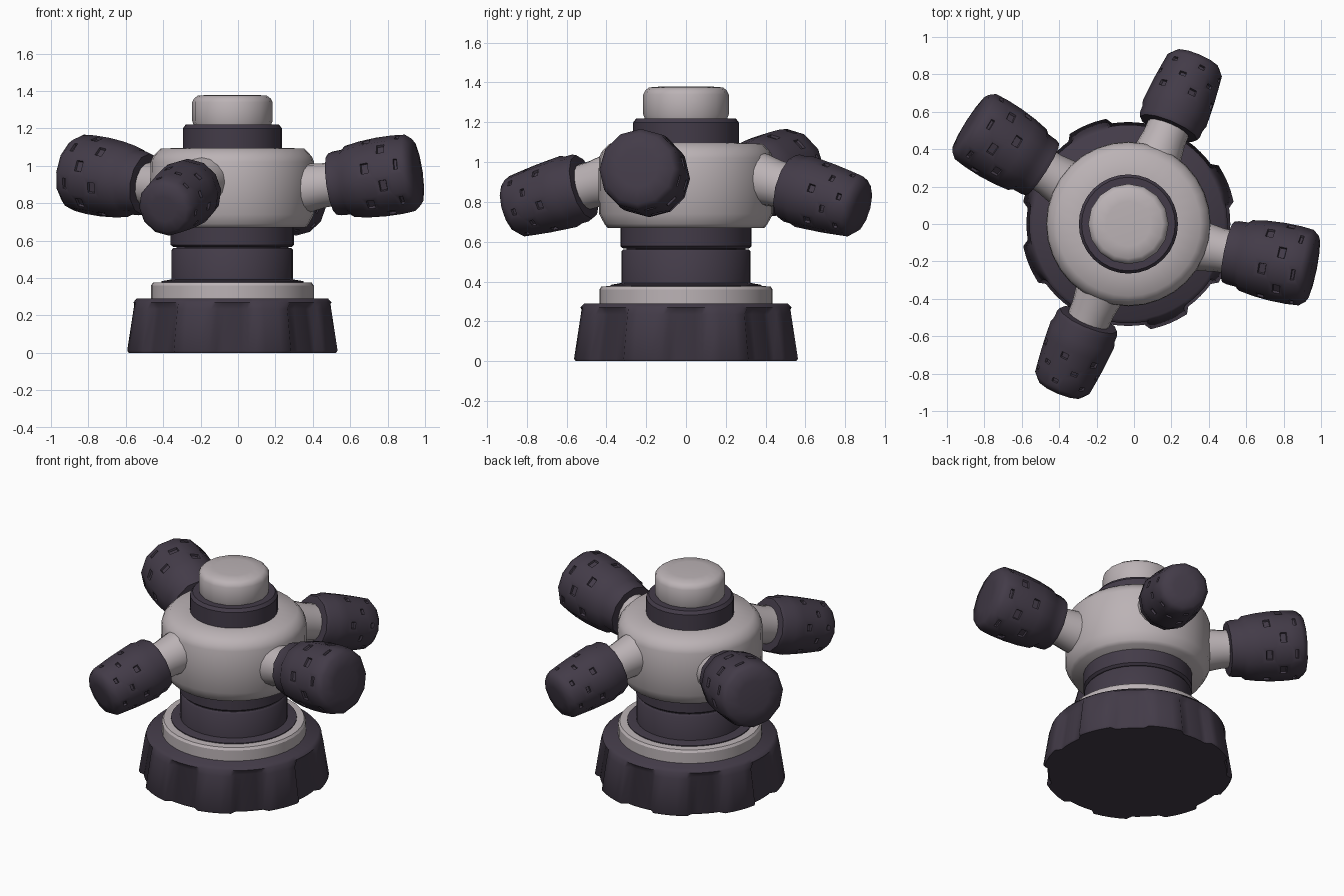
import bpy, bmesh, math
from mathutils import Vector

if "Cube" in bpy.data.objects:
    bpy.data.objects.remove(bpy.data.objects["Cube"])

CX = -0.03  # the column stands slightly left of centre


def material(name, rgb):
    m = bpy.data.materials.new(name)
    m.diffuse_color = (*rgb, 1)
    m.use_nodes = True
    m.node_tree.nodes["Principled BSDF"].inputs["Base Color"].default_value = m.diffuse_color
    return m


dark = material("dark plum grey", (0.056, 0.044, 0.065))
light = material("warm light grey", (0.50, 0.45, 0.465))


def lathe(name, mat, profile, angles, cut=None, dents=(), smooth=40):
    """Revolve (radius, height) points; cut(ring, angle) lowers the radius;
    dents lists the bands of faces that get small grip pits."""
    bm = bmesh.new()
    rings = []
    for k, (r, z) in enumerate(profile):
        ring = []
        for a in angles:
            q = r - (cut(k, a) if cut else 0)
            ring.append(bm.verts.new((q * math.cos(a), q * math.sin(a), z)))
        rings.append(ring)
    n = len(angles)
    pits = []
    for k in range(len(rings) - 1):
        for i in range(n):
            j = (i + 1) % n
            f = bm.faces.new((rings[k][i], rings[k][j], rings[k + 1][j], rings[k + 1][i]))
            if k in dents and (i + k) % 2 == 0:
                pits.append(f)
    bm.faces.new(rings[0][::-1])
    bm.faces.new(rings[-1])
    bmesh.ops.recalc_face_normals(bm, faces=bm.faces[:])
    if pits:
        bmesh.ops.inset_individual(bm, faces=pits, thickness=0.036, depth=0)
        bmesh.ops.inset_individual(bm, faces=pits, thickness=0.005, depth=-0.012)
    me = bpy.data.meshes.new(name)
    bm.to_mesh(me)
    bm.free()
    me.materials.append(mat)
    me.shade_smooth()
    me.set_sharp_from_angle(angle=math.radians(smooth))
    ob = bpy.data.objects.new(name, me)
    bpy.context.collection.objects.link(ob)
    ob.location.x = CX
    return ob


def even(n):
    return [2 * math.pi * i / n for i in range(n)]


# Base foot with eight scalloped grooves
base_angles = [math.radians(45 * p + d) for p in range(8)
               for d in (-12, -9, -5, 0, 5, 9, 12, 18, 22.5, 27)]


def groove(ring, a):
    d = abs((math.degrees(a) + 22.5) % 45 - 22.5)
    return 0.03 if ring < 3 and d < 10 else 0


lathe("base_foot", dark, [(0.567, 0), (0.575, 0.012), (0.54, 0.235), (0.53, 0.27), (0.512, 0.29)],
      base_angles, groove, smooth=50)

# Column parts
lathe("base_ring", light, [(0.435, 0.28), (0.435, 0.36), (0.425, 0.375), (0.37, 0.378)], even(40), smooth=30)
lathe("column_flange", dark, [(0.38, 0.30), (0.38, 0.383), (0.33, 0.392)], even(40), smooth=30)
lathe("lower_column", dark, [(0.325, 0.35), (0.325, 0.55), (0.315, 0.562)], even(32))
lathe("column_gap", dark, [(0.30, 0.54), (0.30, 0.59)], even(32))
lathe("upper_column", dark, [(0.315, 0.565), (0.33, 0.578), (0.33, 0.70)], even(32))

# Main hub body
lathe("hub", light, [(0.395, 0.67), (0.41, 0.69), (0.437, 0.74), (0.44, 0.90), (0.437, 1.02),
                     (0.425, 1.05), (0.385, 1.092), (0.25, 1.097)], even(32), smooth=70)

# Top collar and cap
lathe("top_collar", dark, [(0.265, 1.08), (0.265, 1.20), (0.25, 1.22)], even(32), smooth=30)
lathe("top_cap", light, [(0.20, 1.20), (0.215, 1.24), (0.215, 1.34), (0.205, 1.36), (0.185, 1.375),
                         (0.12, 1.38)], even(16), smooth=50)

# Four arms: stem plus ribbed knob, written as (radius, distance from column axis)
big = [(0.11, 0.54), (0.165, 0.545), (0.172, 0.57), (0.175, 0.62), (0.192, 0.64), (0.205, 0.72),
       (0.212, 0.81), (0.212, 0.90), (0.206, 0.97), (0.18, 1.002), (0.10, 1.012)]
small = [(0.10, 0.55), (0.165, 0.555), (0.174, 0.575), (0.174, 0.61), (0.184, 0.64), (0.180, 0.70),
         (0.174, 0.78), (0.166, 0.85), (0.157, 0.92), (0.13, 0.95), (0.07, 0.957)]
# name, heading, sideways shift in y, axis height, slope, knob profile
arms = [("right", -11.5, -0.04, 0.825, 0.142, big), ("left", 147.5, 0, 0.825, 0.142, big),
        ("back", 67.3, 0, 1.022, -0.265, small), ("front", 247.4, 0, 1.022, -0.265, small)]
R0 = 0.30
for name, deg, shift, z0, slope, profile in arms:
    a = math.radians(deg)
    d = Vector((math.cos(a), math.sin(a), slope))
    stretch = d.length
    turn = d.to_track_quat('Z', 'Y').to_euler()
    origin = Vector((CX, shift, z0)) + d * R0
    stem = lathe(name + "_stem", light, [(0.135, 0), (0.13, 0.12), (0.118, 0.20), (0.115, 0.32)], even(16))
    knob = lathe(name + "_knob", dark, [(r, (x - R0) * stretch) for r, x in profile],
                 even(12), dents=(5, 6, 7), smooth=60)
    for ob in (stem, knob):
        ob.location = origin
        ob.rotation_euler = turn
